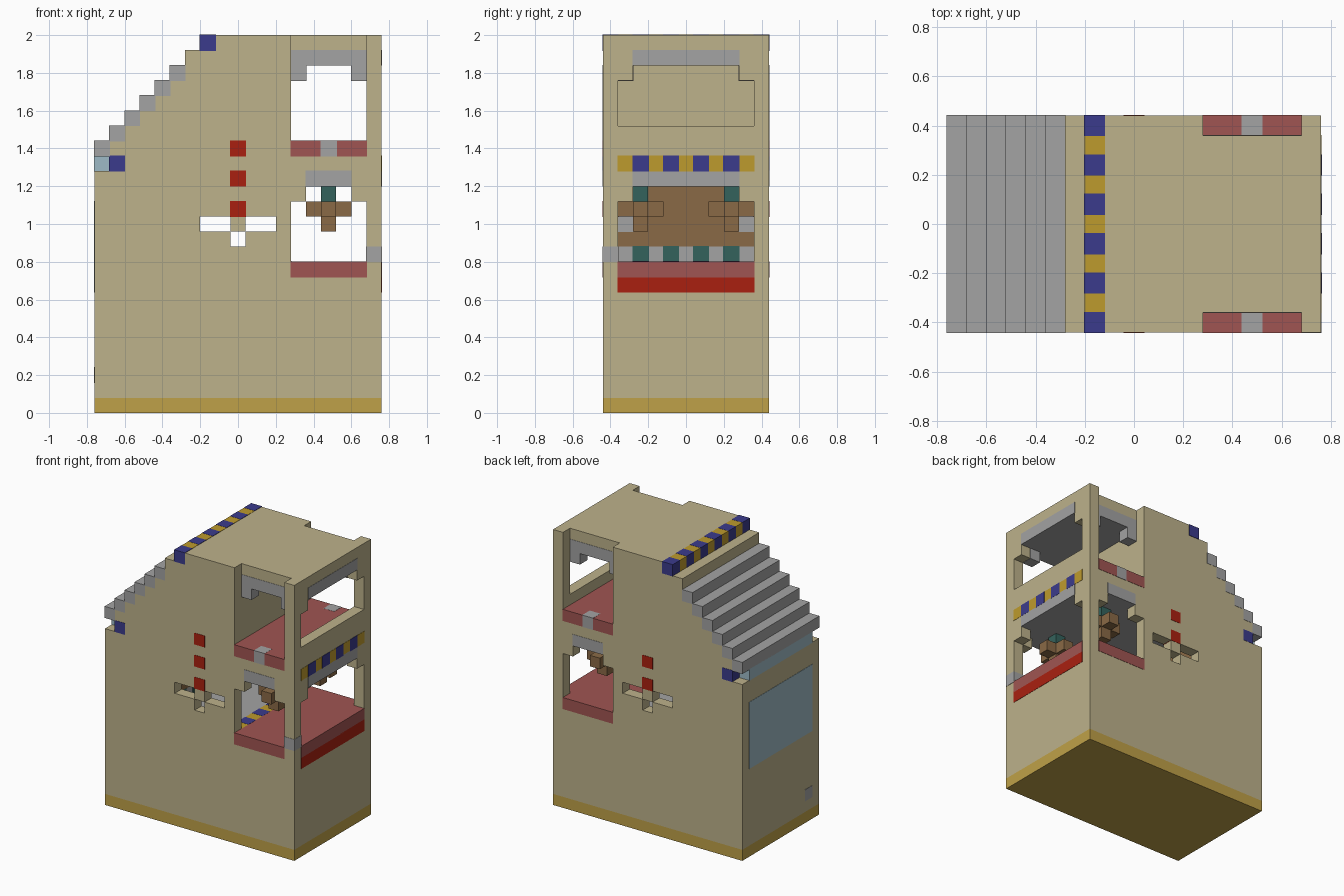
import bpy, bmesh

if "Cube" in bpy.data.objects:
    bpy.data.objects.remove(bpy.data.objects["Cube"])

U = 0.08                 # size of one cell
NX, NY = 19, 11          # cells across and deep


def material(name, code):
    chans = [int(code[n:n + 2], 16) / 255 for n in (0, 2, 4)]
    col = [c / 12.92 if c <= 0.04045 else ((c + 0.055) / 1.055) ** 2.4 for c in chans] + [1]
    m = bpy.data.materials.new(name)
    m.use_nodes = True
    m.diffuse_color = col
    m.node_tree.nodes["Principled BSDF"].inputs["Base Color"].default_value = col
    return m


sand = material("sand", "BDB28B")
gold = material("gold", "BFA148")
blue = material("blue", "3B3B8C")
yellow = material("yellow", "BE9B2D")
grey = material("grey", "A3A3A3")
rose = material("rose", "A05552")
red = material("red", "AA2010")
brown = material("brown", "8A6A46")
teal = material("teal", "34625C")
glass = material("glass", "9EBAC6")


def at(i, j, k):
    return ((i - NX / 2) * U, (j - NY / 2) * U, k * U)


def finish(name, bm, mat):
    bmesh.ops.recalc_face_normals(bm, faces=bm.faces[:])
    me = bpy.data.meshes.new(name)
    bm.to_mesh(me)
    bm.free()
    me.materials.append(mat)
    ob = bpy.data.objects.new(name, me)
    bpy.context.collection.objects.link(ob)
    return ob


def block(name, mat, i, j, k, grow=0.002):
    """Box over cell ranges (start, end), slightly grown to cover what it overlaps."""
    bm = bmesh.new()
    bmesh.ops.create_cube(bm, size=1)
    lo, hi = at(i[0], j[0], k[0]), at(i[1], j[1], k[1])
    for v in bm.verts:
        v.co = [(hi[a] + grow) if v.co[a] > 0 else (lo[a] - grow) for a in range(3)]
    return finish(name, bm, mat)


def cell(name, mat, i, j, k, grow=0.002):
    return block(name, mat, (i, i + 1), (j, j + 1), (k, k + 1), grow)


FULL, INNER, THROUGH = (0, NY), (1, NY - 1), (-1, NY + 1)
SIDES = (("front", 0), ("back", NY - 1))

# Stepped body, extruded from its side profile
profile = [(0, 1), (NX, 1), (NX, 25), (7, 25)]
for s in reversed(range(7)):
    profile += [(s + 1, 18 + s), (s, 18 + s)]
bm = bmesh.new()
face = bm.faces.new([bm.verts.new(at(i, 0, k)) for i, k in profile])
ext = bmesh.ops.extrude_face_region(bm, geom=[face])["geom"]
bmesh.ops.translate(bm, vec=(0, NY * U, 0),
                    verts=[g for g in ext if isinstance(g, bmesh.types.BMVert)])
body = finish("body", bm, sand)

# Rooms, windows and slots cut from the body
cuts = [
    ((13, 18), THROUGH, (18, 23)),      # upper room
    ((13, 18), (-1, 1), (17.5, 26)),    # open strips beside the roof
    ((13, 18), (10, 12), (17.5, 26)),
    ((17.5, 20), INNER, (19, 22)),      # upper end window
    ((17.5, 20), (2, 9), (21.5, 23)),
    ((6, 18), INNER, (10, 15)),         # lower room
    ((13, 18), THROUGH, (10, 14)),      # lower side openings
    ((14, 17), THROUGH, (13.5, 15)),
    ((17.5, 20), INNER, (10, 14)),      # lower end opening
    ((17.5, 20), (2, 9), (13.5, 15)),
    ((7, 9), THROUGH, (12, 13)),        # cross slots
    ((10, 12), THROUGH, (12, 13)),
    ((9, 10), THROUGH, (11, 12)),
    ((-1, 1), (-1, 1), (16, 17)),       # corner notches
    ((-1, 1), (10, 12), (16, 17)),
]
bpy.context.view_layer.objects.active = body
for c in cuts:
    cutter = block("cutter", sand, *c, grow=0)
    cutter.hide_render = True
    mod = body.modifiers.new("cut", "BOOLEAN")
    mod.operation, mod.solver, mod.object = "DIFFERENCE", "EXACT", cutter
    bpy.ops.object.modifier_apply(modifier=mod.name)
    bpy.data.objects.remove(cutter)

block("base_band", gold, (0, NX), FULL, (0, 1), grow=0)

# Sloping roof steps
for s in range(6):
    block("roof_step", grey, (s, s + 1), FULL, (17 + s, 18 + s))


# Chequered trims: a bar with blocks of a second colour
def chequer(name, bar, spot, i, k, j, starts):
    block(name + "_bar", bar, (i, i + 1), j, (k, k + 1))
    for n in starts:
        cell(name + "_block", spot, i, n, k, grow=0.003)


chequer("roof_trim", yellow, blue, 7, 24, FULL, range(0, NY, 2))
chequer("end_trim", yellow, blue, 18, 16, INNER, range(2, 9, 2))
chequer("floor_trim", yellow, blue, 12, 9, INNER, range(2, 9, 2))
chequer("inner_wall_base", grey, teal, 5, 10, INNER, range(2, 9, 2))

# Upper room floor, ceiling and arches
block("upper_floor", rose, (13, 18), FULL, (17, 18))
block("upper_ceiling", grey, (13, 18), INNER, (23, 24))
block("upper_end_arch", grey, (18, 19), (2, 9), (23, 24))
for j in (1, 9):
    for i in (13, 17):
        cell("upper_arch_corner", grey, i, j, 22)

# Lower room floor, sill, ceiling and inner wall
block("lower_floor", rose, (13, 18), FULL, (9, 10))
block("lower_end_sill", rose, (18, 19), INNER, (9, 10))
block("red_band", red, (18, 19), INNER, (8, 9))
block("inner_floor", grey, (6, 12), INNER, (9, 10))
block("lower_ceiling", grey, (6, 18), INNER, (15, 16))
block("lower_end_arch", grey, (18, 19), (2, 9), (15, 16))
block("inner_wall", brown, (5, 6), INNER, (11, 15))
cell("post_bracket", grey, 18, 0, 10)

# Hanging lamps and inner wall panels
for j in (2, 8):
    cell("lamp_cap", teal, 15, j, 14, grow=0)
    block("lamp_arm", brown, (14, 17), (j, j + 1), (13, 14), grow=0)
    for side in (j - 1, j + 1):
        cell("lamp_cross_arm", brown, 15, side, 13, grow=0)
    cell("lamp_bulb", brown, 15, j, 12, grow=0)
for j in (1, 9):
    cell("inner_wall_panel", grey, 5, j, 12, grow=0.003)

# Details repeated on front and back
for side, j in SIDES:
    cell(side + "_floor_mark", grey, 15, j, 17, grow=0.003)
    block(side + "_lower_arch", grey, (14, 17), (j, j + 1), (15, 16))
    cell(side + "_corner_block", blue, 1, j, 16)
    for k in (13, 15):
        cell(side + "_red_dot", red, 9, j, k)
cell("front_top_dot", red, 9, 0, 17)

# Glazed end with a small handle
block("end_window", glass, (0, 1), INNER, (8, 14))
block("end_top_window", glass, (0, 1), INNER, (16, 17))
cell("door_handle", grey, 0, 1, 2)
